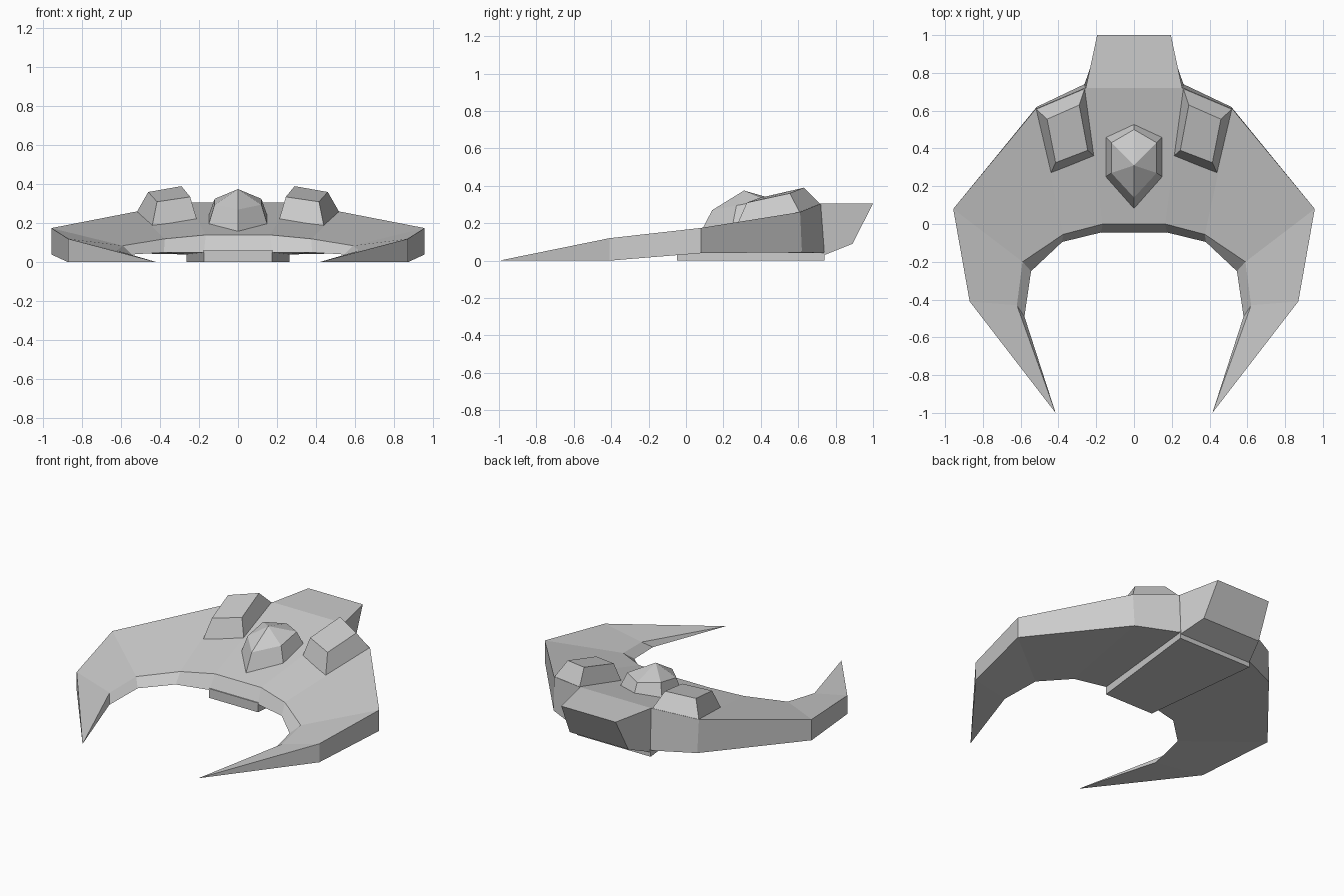
import bpy, bmesh
from mathutils import Matrix

if "Cube" in bpy.data.objects:
    bpy.data.objects.remove(bpy.data.objects["Cube"])


def loft(name, rings, closed=True, cap_start=False, cap_end=False):
    """Skin equal-length rings of points given for the +x half, then mirror."""
    bm = bmesh.new()
    vs = [[bm.verts.new(p) for p in r] for r in rings]
    n = len(rings[0])
    for a, b in zip(vs, vs[1:]):
        for i in range(n if closed else n - 1):
            j = (i + 1) % n
            bm.faces.new((a[i], a[j], b[j], b[i]))
    if cap_start:
        bm.faces.new(vs[0])
    if cap_end:
        bm.faces.new(vs[-1])
    bmesh.ops.remove_doubles(bm, verts=bm.verts[:], dist=1e-4)
    bmesh.ops.mirror(bm, geom=bm.verts[:] + bm.edges[:] + bm.faces[:],
                     matrix=Matrix.Identity(4), merge_dist=1e-4, axis='X')
    bmesh.ops.recalc_face_normals(bm, faces=bm.faces[:])
    me = bpy.data.meshes.new(name)
    bm.to_mesh(me)
    bm.free()
    ob = bpy.data.objects.new(name, me)
    bpy.context.collection.objects.link(ob)
    return ob


# Crescent hull: sections (outer top, outer bottom, inner bottom, inner top)
tip = (0.415, -1.0, 0.0)
loft("crescent_hull", [
    [(0, .72, .305), (0, .74, .04), (0, -.045, .05), (0, 0, .14)],
    [(.26, .72, .305), (.262, .74, .04), (.175, -.045, .05), (.165, 0, .14)],
    [(.52, .61, .26), (.515, .62, .045), (.38, -.095, .05), (.375, -.055, .12)],
    [(.957, .08, .175), (.957, .08, .04), (.545, -.25, .04), (.59, -.20, .085)],
    [(.87, -.41, .12), (.87, -.41, 0), (.58, -.49, .015), (.62, -.43, .06)],
    [tip] * 4,
])

# Rear tail block with undercut back
loft("tail", [
    [(0, .72, .305), (.255, .72, .305), (.262, .74, .03), (0, .74, .03)],
    [(0, 1, .305), (.195, 1, .305), (.21, .89, .09), (0, .89, .09)],
], cap_end=True)

# Tapered keel plate under the hull
loft("keel", [
    [(0, -.047, 0), (.175, -.047, 0), (.175, -.047, .06), (0, -.047, .06)],
    [(0, .74, 0), (.265, .74, 0), (.265, .74, .05), (0, .74, .05)],
], cap_start=True, cap_end=True)

# Faceted cockpit canopy
loft("canopy", [
    [(0, .31, .375)] * 4,
    [(0, .14, .27), (.12, .27, .295), (.12, .43, .325), (0, .50, .32)],
    [(0, .08, .155), (.15, .25, .195), (.15, .46, .24), (0, .53, .255)],
], closed=False)

# Pair of engine pods on the shoulders
loft("engine_pods", [
    [(.26, .72, .30), (.52, .61, .255), (.44, .27, .185), (.21, .36, .215)],
    [(.29, .63, .39), (.46, .555, .36), (.415, .325, .31), (.245, .39, .335)],
], cap_start=True, cap_end=True)
